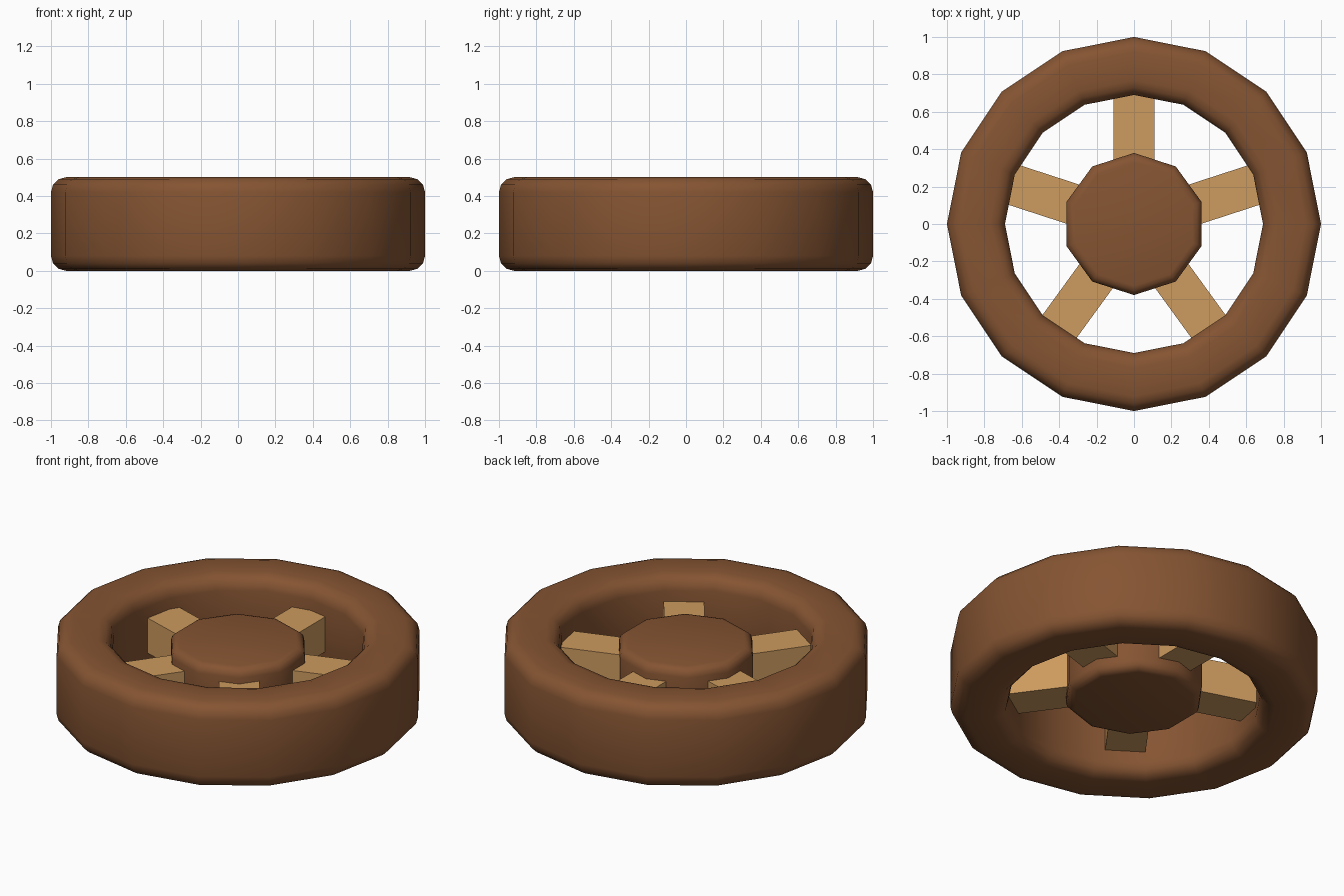
import bpy, bmesh, math
from mathutils import Matrix

if "Cube" in bpy.data.objects:
    bpy.data.objects.remove(bpy.data.objects["Cube"])


def material(name, color):
    m = bpy.data.materials.new(name)
    m.diffuse_color = (*color, 1)
    m.use_nodes = True
    m.node_tree.nodes["Principled BSDF"].inputs["Base Color"].default_value = m.diffuse_color
    return m


dark_wood = material("dark wood", (0.235, 0.089, 0.032))
light_wood = material("light wood", (0.61, 0.328, 0.114))


def finish(name, bm, mat, smooth):
    bmesh.ops.recalc_face_normals(bm, faces=bm.faces)
    me = bpy.data.meshes.new(name)
    for f in bm.faces:
        f.smooth = smooth
    bm.to_mesh(me)
    bm.free()
    me.materials.append(mat)
    ob = bpy.data.objects.new(name, me)
    bpy.context.collection.objects.link(ob)
    return ob


def arc(cr, cz, rad, start, steps=3):
    """Quarter-circle profile points from a start angle, counter-clockwise."""
    return [(cr + rad * math.cos(math.radians(start + 90 * i / steps)),
             cz + rad * math.sin(math.radians(start + 90 * i / steps)))
            for i in range(steps + 1)]


def lathe(name, profile, sides, closed, mat):
    """Turn a radius/height profile about z, the first vertex on +y."""
    bm = bmesh.new()
    rings = []
    for i in range(sides):
        a = math.pi / 2 + math.tau * i / sides
        rings.append([bm.verts.new((r * math.cos(a), r * math.sin(a), z))
                      for r, z in profile])
    n = len(profile)
    for i in range(sides):
        p, q = rings[i], rings[(i + 1) % sides]
        for j in range(n if closed else n - 1):
            k = (j + 1) % n
            bm.faces.new((p[j], q[j], q[k], p[k]))
    if not closed:
        bm.faces.new([r[0] for r in rings])
        bm.faces.new([r[-1] for r in rings])
    return finish(name, bm, mat, True)


# Rim: 16-sided ring with rounded edges
B = 0.08
lathe("wheel_rim",
      arc(1 - B, B, B, 270) + arc(1 - B, 0.5 - B, B, 0)
      + arc(0.69 + B, 0.5 - B, B, 90) + arc(0.69 + B, B, B, 180),
      16, True, dark_wood)

# Hub: 10-sided drum with rounded edges
H = 0.05
lathe("wheel_hub",
      arc(0.38 - H, 0.06 + H, H, 270) + arc(0.38 - H, 0.44 - H, H, 0),
      10, False, dark_wood)

# Five square spokes between hub and rim
for i in range(5):
    bm = bmesh.new()
    bmesh.ops.create_cube(bm, size=1)
    rot = Matrix.Rotation(math.radians(90 + 72 * i), 4, 'Z')
    bm.transform(rot @ Matrix.Translation((0.51, 0, 0.25))
                 @ Matrix.Diagonal((0.42, 0.22, 0.21, 1)))
    finish(f"spoke_{i + 1}", bm, light_wood, False)
